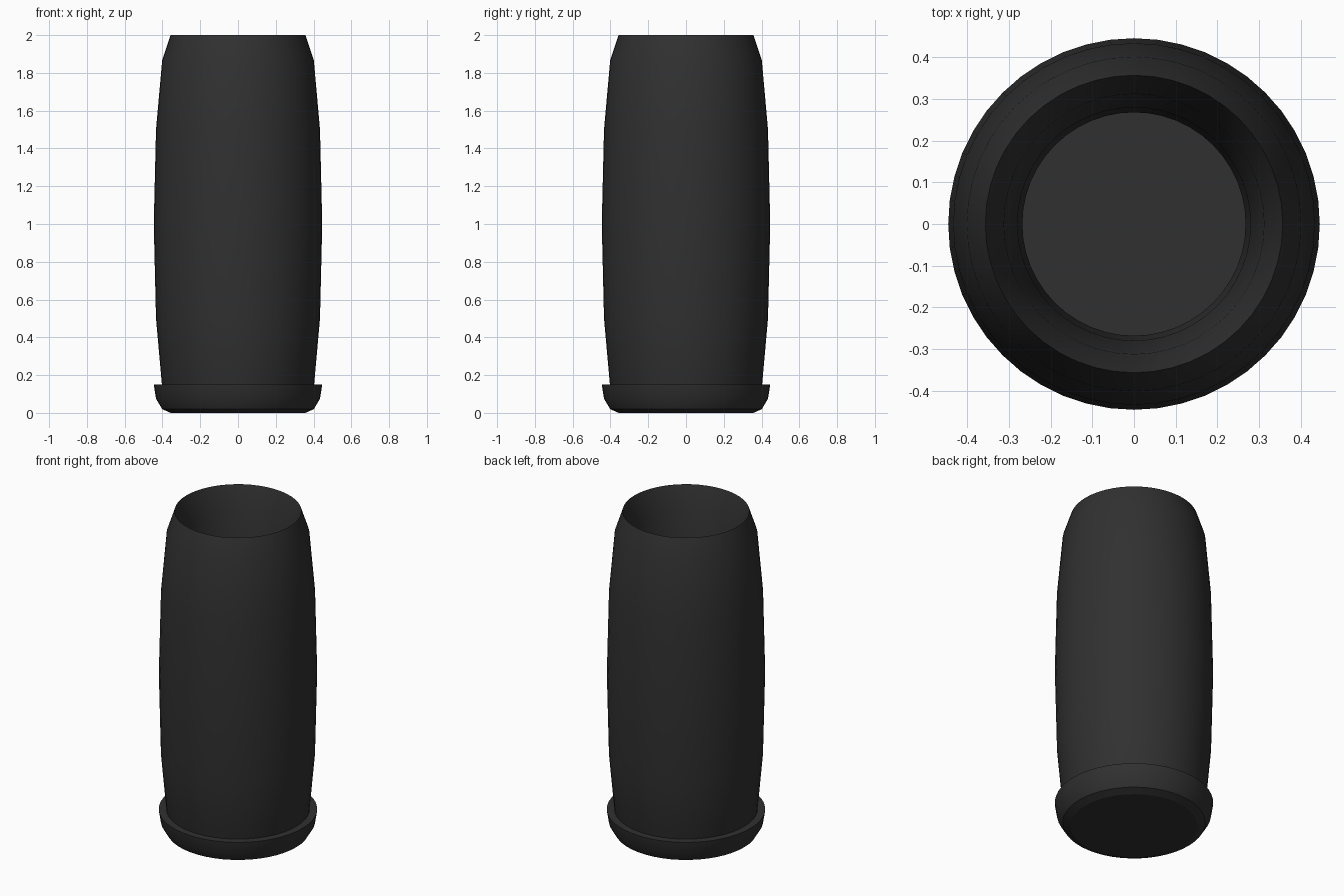
import bpy, math

cube = bpy.data.objects.get("Cube")
if cube:
    bpy.data.objects.remove(cube, do_unlink=True)

SIDES = 48
STEPS = 12
MID_R, WALL = 0.357, 0.089

mat = bpy.data.materials.new("charcoal black")
mat.use_nodes = True
color = (0.03, 0.03, 0.03, 1)
mat.diffuse_color = color
mat.node_tree.nodes["Principled BSDF"].inputs["Base Color"].default_value = color


def lathe(name, profile, closed):
    """Spin an (r, z) profile; an open profile gets flat end caps."""
    n = len(profile)
    verts = [(r * math.cos(a), r * math.sin(a), z)
             for a in (math.tau * i / SIDES for i in range(SIDES))
             for r, z in profile]
    faces = []
    for i in range(SIDES):
        k = (i + 1) % SIDES
        for j in range(n if closed else n - 1):
            m = (j + 1) % n
            faces.append((i * n + j, k * n + j, k * n + m, i * n + m))
    if not closed:
        faces.append([i * n for i in reversed(range(SIDES))])
        faces.append([i * n + n - 1 for i in range(SIDES)])
    mesh = bpy.data.meshes.new(name)
    mesh.from_pydata(verts, [], faces)
    mesh.materials.append(mat)
    obj = bpy.data.objects.new(name, mesh)
    bpy.context.collection.objects.link(obj)
    bpy.ops.object.select_all(action='DESELECT')
    bpy.context.view_layer.objects.active = obj
    obj.select_set(True)
    bpy.ops.object.shade_smooth_by_angle(angle=math.radians(24))
    return obj


# Tall sleeve: a ring with a stretched, lens-like wall section
sleeve = [(MID_R + WALL * math.cos(a), 1 + math.sin(a))
          for a in (math.tau * i / STEPS for i in range(STEPS))]
lathe("sleeve_wall", sleeve, True)

# Base: a shallow dish with rounded lower edge and flat top
BASE_H = 0.15
base = [(MID_R + WALL * math.cos(a), BASE_H * (1 + math.sin(a)))
        for a in (math.radians(d) for d in (-90, -60, -30, 0))]
lathe("base_dish", base, False)
